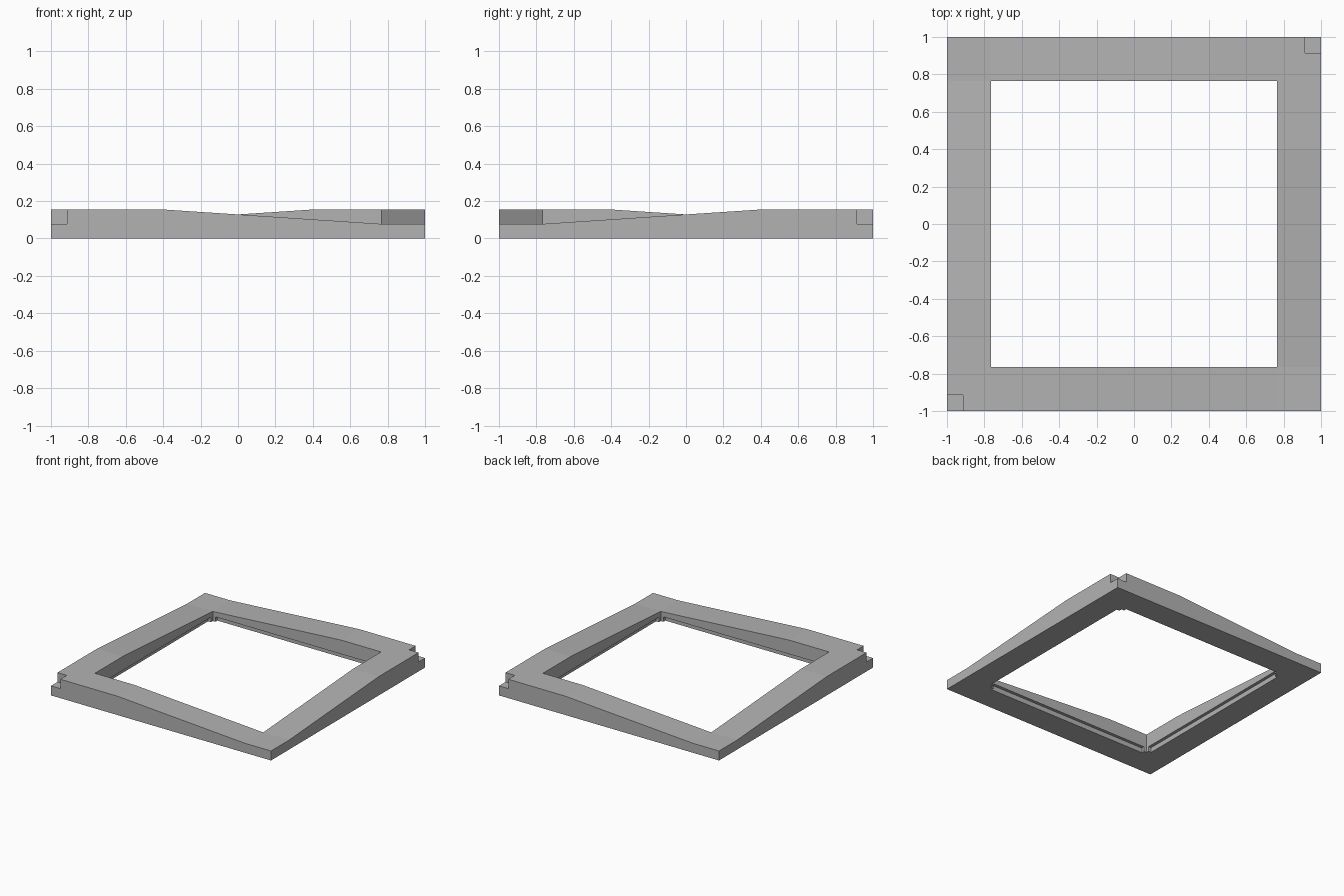
import bpy
import bmesh

if "Cube" in bpy.data.objects:
    bpy.data.objects.remove(bpy.data.objects["Cube"], do_unlink=True)

INNER = 0.765             # half width of the opening
LOW, HIGH = 0.078, 0.155  # height at the low and high corners
SLOPE_END = 0.4
NOTCH = 0.085
SLOT_DEPTH, SLOT_TOP, SLOT_HALF = 0.025, 0.04, 0.74

grey = bpy.data.materials.new("plain_grey")
grey.use_nodes = True
colour = (0.45, 0.45, 0.45, 1)
grey.diffuse_color = colour
grey.node_tree.nodes["Principled BSDF"].inputs["Base Color"].default_value = colour


def add_object(name, bm):
    bmesh.ops.recalc_face_normals(bm, faces=bm.faces[:])
    mesh = bpy.data.meshes.new(name)
    bm.to_mesh(mesh)
    bm.free()
    obj = bpy.data.objects.new(name, mesh)
    bpy.context.scene.collection.objects.link(obj)
    mesh.materials.append(grey)
    return obj


def box(name, low, high):
    bm = bmesh.new()
    bmesh.ops.create_cube(bm, size=1)
    for v in bm.verts:
        v.co = [(a + b) / 2 + c * (b - a) for a, b, c in zip(low, high, v.co)]
    return add_object(name, bm)


def top_height(x, y):
    """Each bar climbs from a low corner to a high corner."""
    along, side = (x, y) if abs(y) > INNER - 0.01 else (y, x)
    u = along if side > 0 else -along
    f = (u + INNER) / (SLOPE_END + INNER)
    return LOW + (HIGH - LOW) * min(1, max(0, f))


# Square frame: a flat grid without its middle, raised to the sloping top
stations = [-1, -INNER, -SLOPE_END, SLOPE_END, INNER, 1]
last = len(stations) - 2
bm = bmesh.new()
grid = [[bm.verts.new((x, y, 0)) for y in stations] for x in stations]
for i in range(last + 1):
    for j in range(last + 1):
        if i in (0, last) or j in (0, last):
            bm.faces.new((grid[i][j], grid[i + 1][j],
                          grid[i + 1][j + 1], grid[i][j + 1]))
bmesh.ops.delete(bm, geom=[v for v in bm.verts if not v.link_faces], context="VERTS")
raised = bmesh.ops.extrude_face_region(bm, geom=bm.faces[:], use_keep_orig=True)
for v in raised["geom"]:
    if isinstance(v, bmesh.types.BMVert):
        v.co.z = top_height(v.co.x, v.co.y)
frame = add_object("frame", bm)

# Corner notches in the high corners, and slots under the inner edges
cutters = []
for s in (-1, 1):
    a, b = sorted((s * (1 - NOTCH), s * 1.1))
    cutters.append(box("notch_cutter", (a, a, LOW), (b, b, 0.3)))
    a, b = sorted((s * (INNER - 0.1), s * (INNER + SLOT_DEPTH)))
    h = SLOT_HALF
    cutters.append(box("slot_cutter", (a, -h, -0.1), (b, h, SLOT_TOP)))
    cutters.append(box("slot_cutter", (-h, a, -0.1), (h, b, SLOT_TOP)))

bpy.context.view_layer.objects.active = frame
for cutter in cutters:
    mod = frame.modifiers.new("cut", "BOOLEAN")
    mod.operation = "DIFFERENCE"
    mod.solver = "EXACT"
    mod.object = cutter
    bpy.ops.object.modifier_apply(modifier=mod.name)
    bpy.data.objects.remove(cutter, do_unlink=True)
